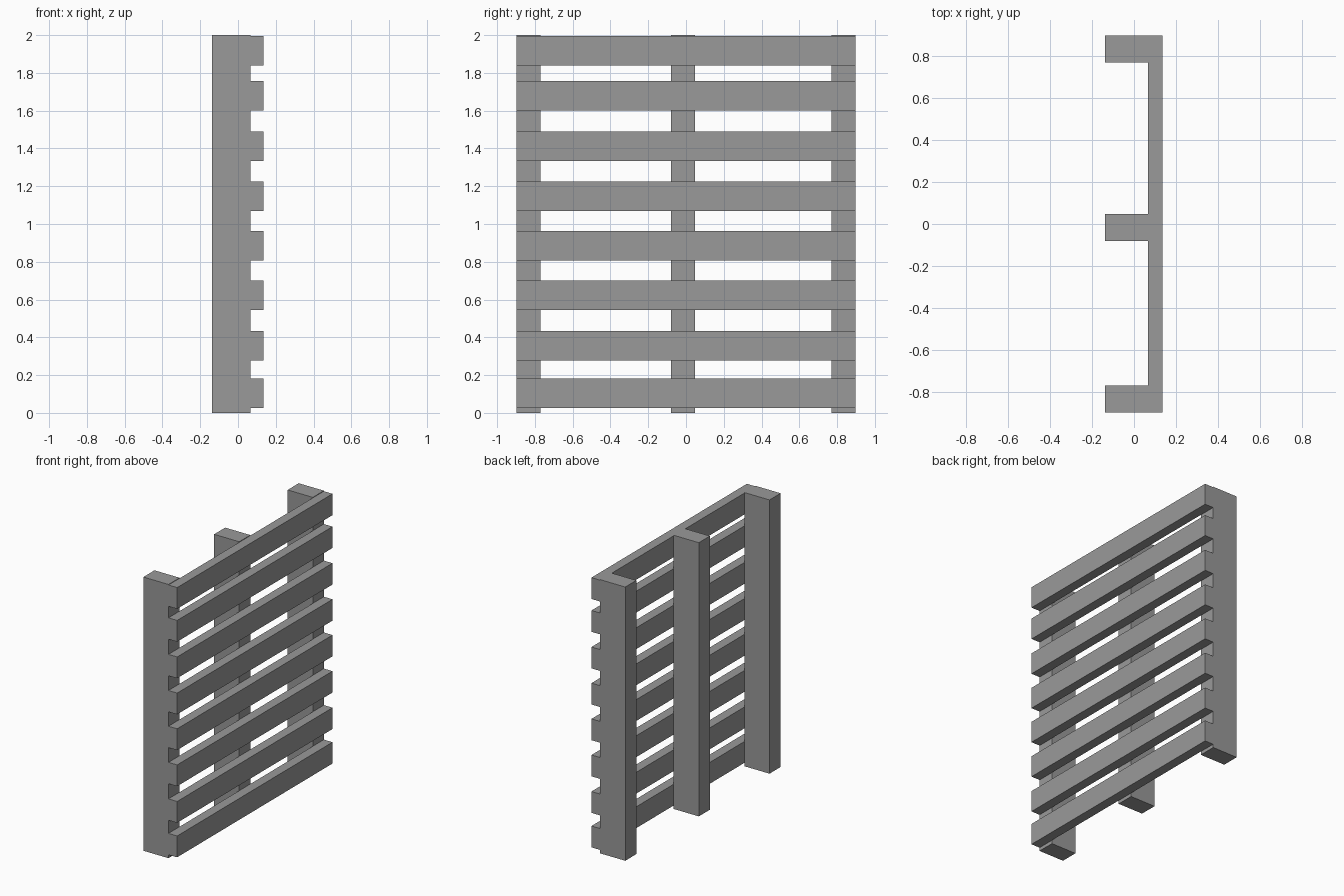
import bpy
import bmesh

cube = bpy.data.objects.get("Cube")
if cube:
    bpy.data.objects.remove(cube, do_unlink=True)

grey = bpy.data.materials.new("plain grey")
grey.use_nodes = True
colour = (0.32, 0.32, 0.32, 1)
grey.diffuse_color = colour
grey.node_tree.nodes["Principled BSDF"].inputs["Base Color"].default_value = colour


def box(name, low, high):
    """Flat-shaded box between two opposite corners."""
    bm = bmesh.new()
    bmesh.ops.create_cube(bm, size=1)
    for v in bm.verts:
        v.co = [h if c > 0 else l for c, l, h in zip(v.co, low, high)]
    mesh = bpy.data.meshes.new(name)
    bm.to_mesh(mesh)
    bm.free()
    mesh.materials.append(grey)
    obj = bpy.data.objects.new(name, mesh)
    bpy.context.collection.objects.link(obj)


BACK, JOIN, FACE = -0.137, 0.066, 0.136
SIDE = 0.897
POST_HALF = 0.064
SLAT_HALF = 0.078

# Three upright posts, the middle one slightly off centre
posts = {"front_post": POST_HALF - SIDE, "middle_post": -0.016, "rear_post": SIDE - POST_HALF}
for name, y in posts.items():
    box(name, (BACK, y - POST_HALF, 0), (JOIN, y + POST_HALF, 2))

# Eight horizontal slats across the posts
for i, z in enumerate((0.103, 0.355, 0.622, 0.886, 1.147, 1.411, 1.678, 1.918)):
    box(f"slat_{i + 1}", (JOIN, -SIDE, z - SLAT_HALF), (FACE, SIDE, z + SLAT_HALF))
